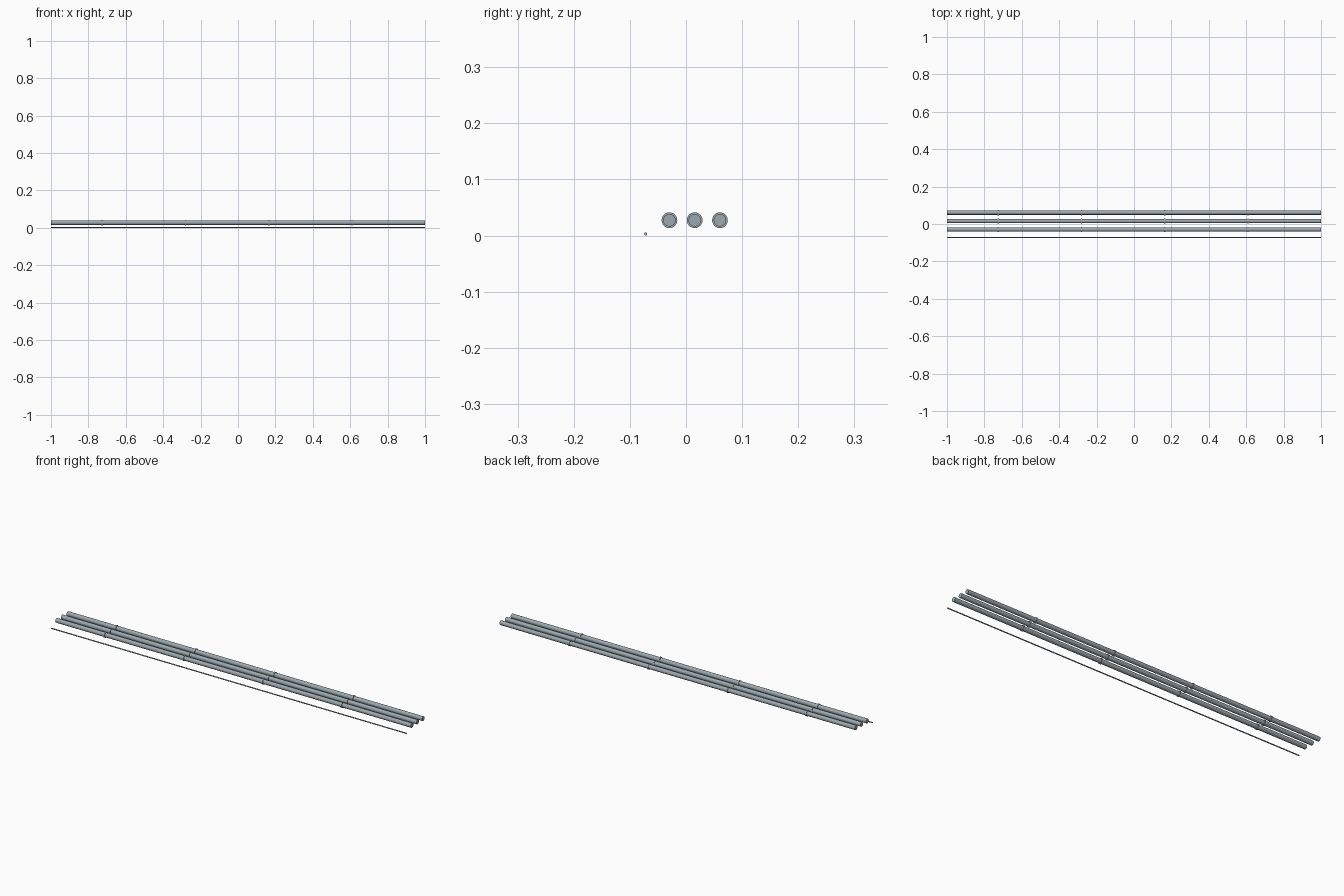
import bpy, math

if "Cube" in bpy.data.objects:
    bpy.data.objects.remove(bpy.data.objects["Cube"])

steel = bpy.data.materials.new("steel_grey")
steel.diffuse_color = (0.33, 0.39, 0.43, 1)
steel.use_nodes = True
steel.node_tree.nodes["Principled BSDF"].inputs["Base Color"].default_value = steel.diffuse_color


def rod(name, x, y, z, radius, length, sides):
    # Cylinder lying along x
    bpy.ops.mesh.primitive_cylinder_add(
        vertices=sides, radius=radius, depth=length,
        location=(x, y, z), rotation=(0, math.pi / 2, 0))
    obj = bpy.context.object
    obj.name = name
    obj.data.materials.append(steel)
    bpy.ops.object.shade_smooth_by_angle(angle=math.radians(40))
    return obj


PIPE_Z = 0.0272
JOINT_X = [-0.725 + 0.4447 * i for i in range(4)]

# Three parallel pipes with raised joint collars
for i, y in enumerate((-0.0295, 0.0155, 0.0605)):
    rod(f"pipe_{i + 1}", 0, y, PIPE_Z, 0.0112, 2.0, 24)
    for j, x in enumerate(JOINT_X):
        rod(f"pipe_{i + 1}_collar_{j + 1}", x, y, PIPE_Z, 0.0140, 0.007, 24)

# Thin cable running beside the pipes
rod("thin_cable", 0, -0.0718, 0.0028, 0.0028, 2.0, 12)
